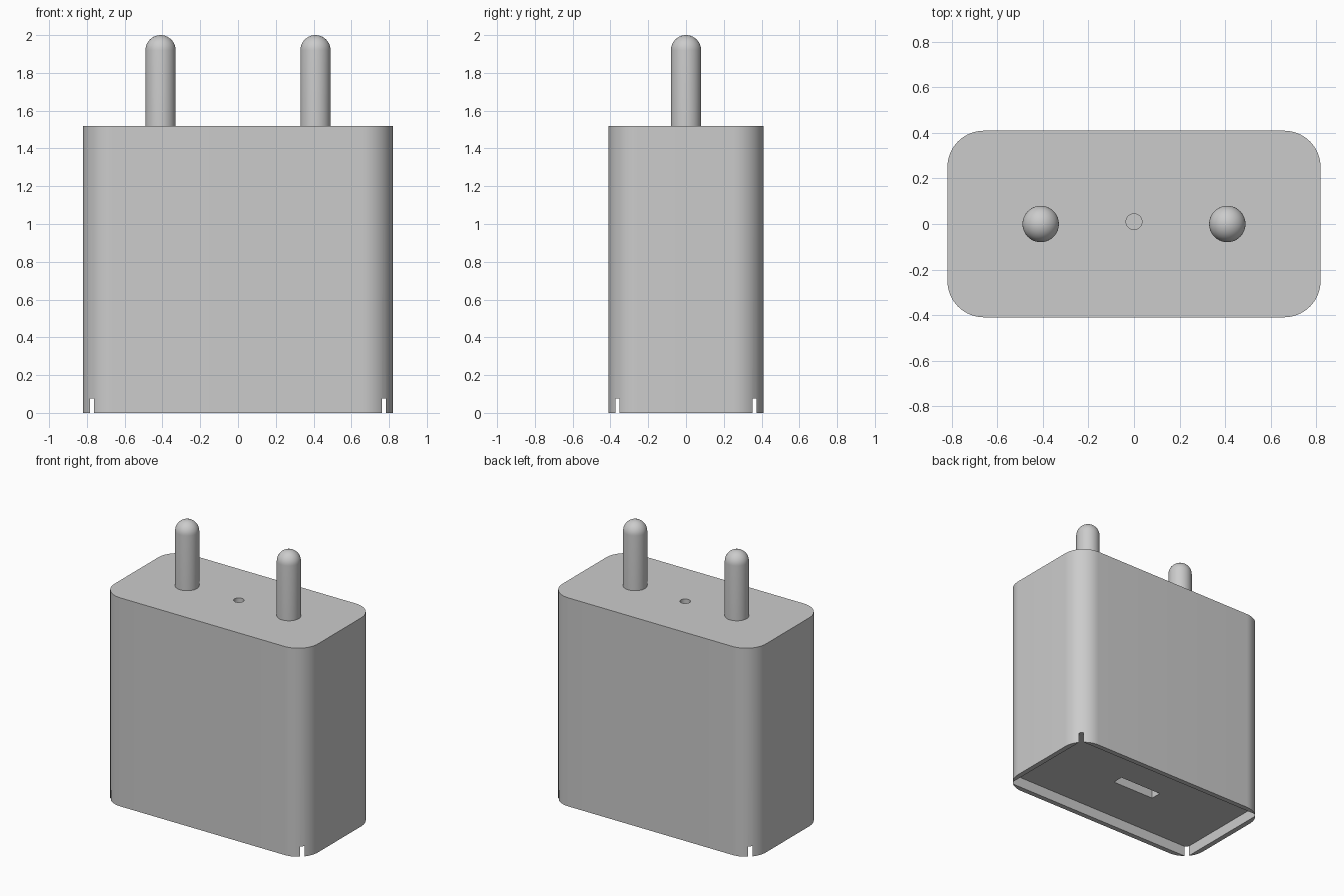
import bpy, bmesh, math
from mathutils import Matrix

if "Cube" in bpy.data.objects:
    bpy.data.objects.remove(bpy.data.objects["Cube"], do_unlink=True)

W, D, H = 1.64, 0.82, 1.52   # body size
WALL, RECESS = 0.037, 0.075  # rim at the bottom
PIN_X, PIN_R, TOP = 0.41, 0.08, 2.0

grey = bpy.data.materials.new("light grey plastic")
grey.use_nodes = True
colour = (0.6, 0.6, 0.6, 1)
grey.diffuse_color = colour
grey.node_tree.nodes["Principled BSDF"].inputs["Base Color"].default_value = colour


def to_object(name, bm):
    bmesh.ops.recalc_face_normals(bm, faces=bm.faces)
    mesh = bpy.data.meshes.new(name)
    bm.to_mesh(mesh)
    bm.free()
    obj = bpy.data.objects.new(name, mesh)
    bpy.context.collection.objects.link(obj)
    mesh.materials.append(grey)
    return obj


def box(name, size, centre, radius=0, segments=16):
    """Box whose upright edges may be rounded."""
    bm = bmesh.new()
    bmesh.ops.create_cube(bm, size=1, matrix=Matrix.Translation(centre) @ Matrix.Diagonal((*size, 1)))
    if radius:
        upright = [e for e in bm.edges
                   if abs(e.verts[0].co.z - e.verts[1].co.z) > size[2] / 2]
        bmesh.ops.bevel(bm, geom=upright, offset=radius, segments=segments,
                        profile=0.5, affect='EDGES')
    return to_object(name, bm)


def cylinder(name, radius, depth, centre):
    bm = bmesh.new()
    bmesh.ops.create_cone(bm, cap_ends=True, segments=32, radius1=radius, radius2=radius,
                          depth=depth, matrix=Matrix.Translation(centre))
    return to_object(name, bm)


def cut(target, cutter):
    cutter.hide_render = True
    mod = target.modifiers.new("cut", 'BOOLEAN')
    mod.operation = 'DIFFERENCE'
    mod.solver = 'EXACT'
    mod.object = cutter
    bpy.context.view_layer.objects.active = target
    bpy.ops.object.modifier_apply(modifier=mod.name)
    bpy.data.objects.remove(cutter, do_unlink=True)


def smooth(obj):
    bpy.ops.object.select_all(action='DESELECT')
    obj.select_set(True)
    bpy.context.view_layer.objects.active = obj
    bpy.ops.object.shade_smooth_by_angle(angle=math.radians(30))


# Body with rounded upright edges
body = box("charger_body", (W, D, H), (0, 0, H / 2), radius=0.16)

# Square-cornered recess in the underside, which breaks through the rounded corners
cut(body, box("recess_cutter", (W - 2 * WALL, D - 2 * WALL, 2 * RECESS), (0, 0, 0)))

# Cable socket in the recess floor
cut(body, box("socket_cutter", (0.34, 0.08, 0.3), (0, 0.03, RECESS)))

# Small round hole between the pins
cut(body, cylinder("hole_cutter", 0.035, 0.08, (0, 0.01, H)))
smooth(body)

# Round-ended pins, turned from a profile
for side, label in ((-1, "right"), (1, "left")):
    bm = bmesh.new()
    profile = [(0, H - 0.02), (PIN_R, H - 0.02), (PIN_R, TOP - PIN_R)]
    for i in range(1, 11):
        a = math.pi / 2 * i / 10
        profile.append((PIN_R * math.cos(a), TOP - PIN_R + PIN_R * math.sin(a)))
    verts = [bm.verts.new((r, 0, z)) for r, z in profile]
    edges = [bm.edges.new(pair) for pair in zip(verts, verts[1:])]
    bmesh.ops.spin(bm, geom=verts + edges, cent=(0, 0, 0), axis=(0, 0, 1),
                   angle=math.tau, steps=40)
    bmesh.ops.remove_doubles(bm, verts=bm.verts, dist=0.0005)
    pin = to_object(label + "_pin", bm)
    pin.location.x = side * PIN_X
    smooth(pin)
